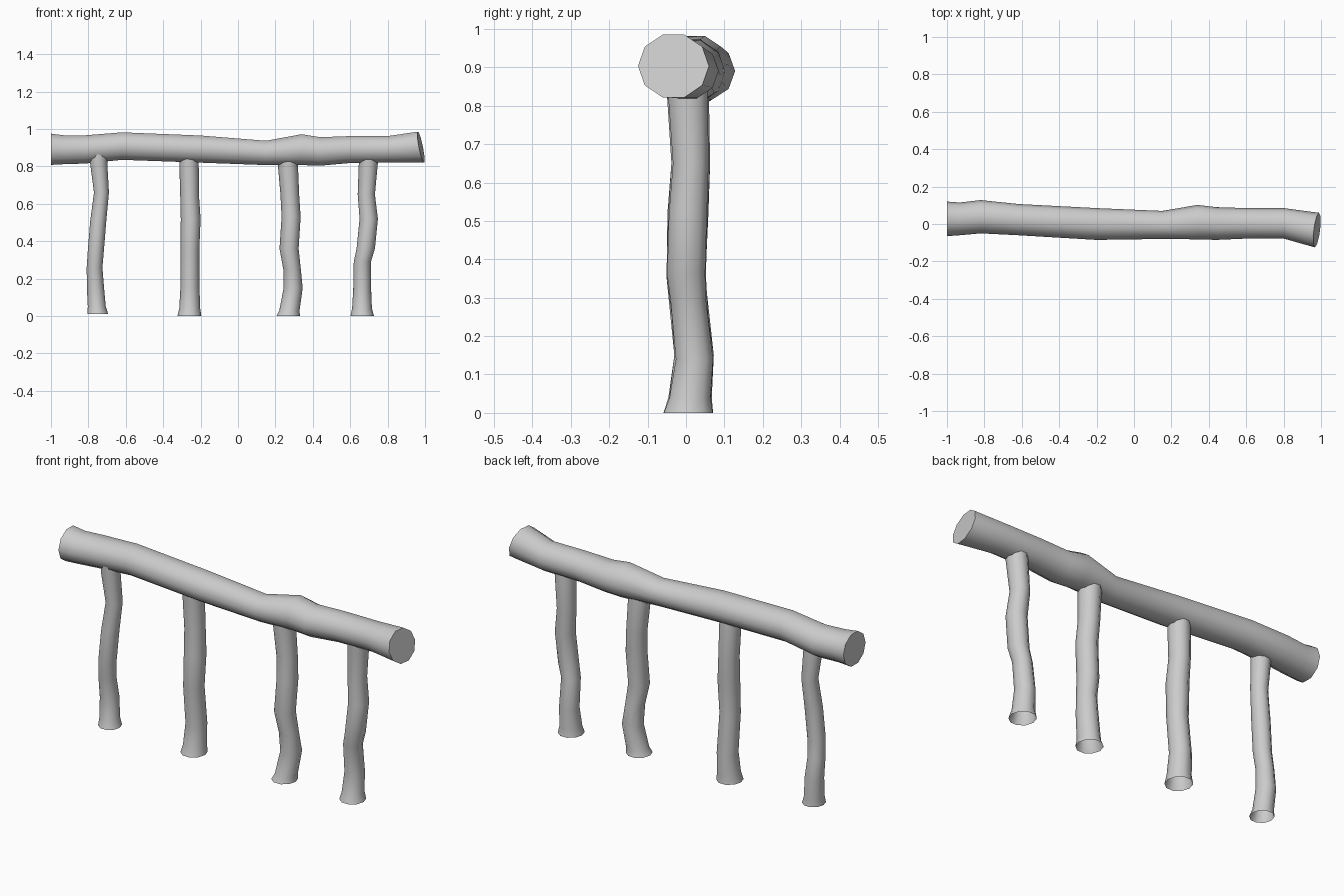
import bpy, bmesh
from math import sin, cos, pi, radians

if "Cube" in bpy.data.objects:
    bpy.data.objects.remove(bpy.data.objects["Cube"])

SIDES = 10


def skin(name, rings, caps=()):
    """Join a list of point rings into a smooth tube; caps lists ring ends to close."""
    bm = bmesh.new()
    loops = [[bm.verts.new(p) for p in ring] for ring in rings]
    for a, b in zip(loops, loops[1:]):
        for i in range(SIDES):
            j = (i + 1) % SIDES
            bm.faces.new((a[i], a[j], b[j], b[i]))
    for end in caps:
        bm.faces.new(loops[end])
    bmesh.ops.recalc_face_normals(bm, faces=bm.faces)
    mesh = bpy.data.meshes.new(name)
    bm.to_mesh(mesh)
    bm.free()
    obj = bpy.data.objects.new(name, mesh)
    bpy.context.collection.objects.link(obj)
    bpy.ops.object.select_all(action='DESELECT')
    obj.select_set(True)
    bpy.context.view_layer.objects.active = obj
    bpy.ops.object.shade_smooth_by_angle(angle=radians(50))
    return obj


angles = [2 * pi * i / SIDES for i in range(SIDES)]


# Top log: x, back y, front y, bottom z, top z
def log_ring(x, y1, y0, z0, z1, lean_y=0, lean_z=0):
    cy, cz = (y0 + y1) / 2, (z0 + z1) / 2
    ry, rz = (y1 - y0) / 2, (z1 - z0) / 2 / sin(radians(72))
    return [(x + lean_y * ry * cos(a) + lean_z * rz * sin(a),
             cy + ry * cos(a), cz + rz * sin(a)) for a in angles]


log = [
    (-1.0, .12, -.065, .808, .975, 0, .01),
    (-.93, .115, -.06, .812, .966),
    (-.82, .128, -.05, .815, .966),
    (-.62, .107, -.06, .835, .982),
    (-.20, .085, -.085, .820, .965),
    (.15, .07, -.08, .807, .937),
    (.34, .102, -.082, .807, .972),
    (.44, .09, -.085, .804, .956),
    (.60, .085, -.078, .818, .962),
    (.80, .085, -.078, .820, .962),
    (.978, .06, -.125, .822, .985, .12, -.2),
]
skin("top_log", [log_ring(*r) for r in log], caps=(0, -1))

# Shared front-to-back sway of the posts: z, y
SWAY = [(0, .006), (.14, .022), (.35, 0), (.52, .005), (.66, .013), (.87, .003)]


def sway(z):
    for (z0, y0), (z1, y1) in zip(SWAY, SWAY[1:]):
        if z <= z1:
            return y0 + (y1 - y0) * (z - z0) / (z1 - z0)
    return SWAY[-1][1]


# Posts: z, centre x, radius, open at the foot
posts = [
    [(.01, -.750, .056), (.05, -.755, .048), (.15, -.762, .046), (.26, -.767, .042),
     (.35, -.760, .043), (.51, -.747, .043), (.66, -.730, .040), (.82, -.745, .046), (.87, -.743, .044)],
    [(0, -.260, .064), (.04, -.258, .056), (.15, -.257, .051), (.35, -.257, .050),
     (.52, -.253, .053), (.65, -.259, .050), (.82, -.262, .052), (.87, -.262, .050)],
    [(0, .268, .063), (.03, .275, .054), (.15, .295, .051), (.25, .289, .047),
     (.36, .273, .051), (.53, .284, .051), (.65, .277, .050), (.82, .266, .054), (.87, .266, .052)],
    [(0, .664, .063), (.04, .663, .053), (.14, .664, .048), (.29, .665, .046),
     (.36, .683, .049), (.52, .699, .049), (.65, .686, .046), (.82, .697, .051), (.87, .697, .050)],
]
for n, post in enumerate(posts, 1):
    rings = []
    for z, cx, r in post:
        ry = r * 1.06
        rings.append([(cx + r * cos(a), sway(z) + ry * sin(a), z) for a in angles])
    skin(f"post_{n}", rings)
